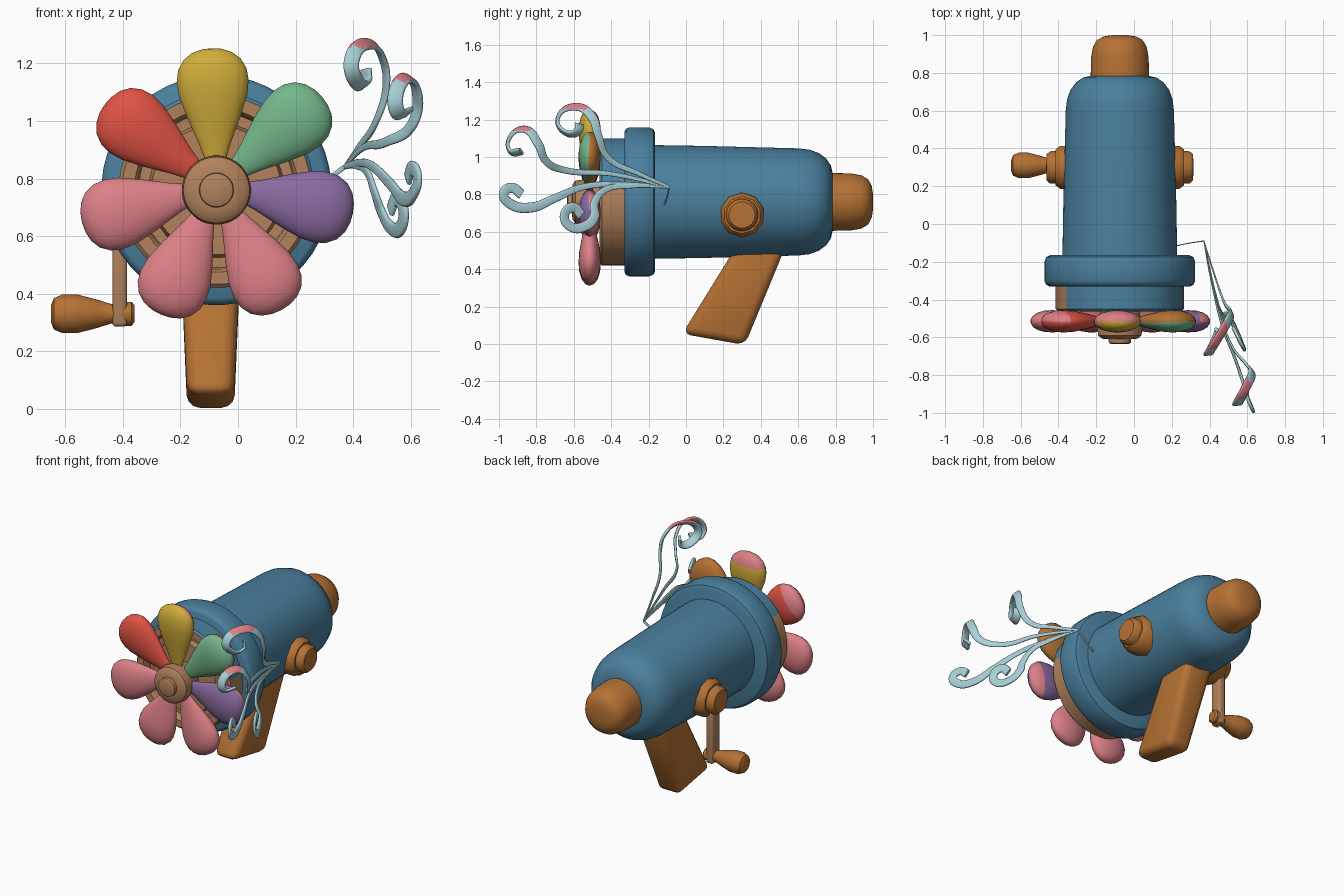
import bpy, bmesh, math
from mathutils import Matrix, Vector

if "Cube" in bpy.data.objects:
    bpy.data.objects.remove(bpy.data.objects["Cube"])


def material(name, rgb):
    m = bpy.data.materials.new(name)
    m.use_nodes = True
    lin = [((c / 255 + 0.055) / 1.055) ** 2.4 for c in rgb]
    m.diffuse_color = (*lin, 1)
    m.node_tree.nodes["Principled BSDF"].inputs["Base Color"].default_value = (*lin, 1)
    return m


BLUE = material("steel blue", (74, 128, 158))
BROWN = material("orange brown", (182, 114, 52))
TAN = material("tan", (178, 130, 92))
PINK = material("pink", (220, 128, 135))
RED = material("red", (224, 82, 68))
YELLOW = material("yellow", (208, 172, 58))
GREEN = material("green", (115, 182, 138))
PURPLE = material("purple", (138, 106, 160))
PALE = material("pale blue", (168, 208, 216))


def finish(name, mesh, mats, rule=None, angle=40):
    """Link a mesh, colour its faces by a rule on the face centre, smooth it."""
    mesh.materials.clear()
    for m in mats:
        mesh.materials.append(m)
    for p in mesh.polygons:
        p.material_index = int(bool(rule and rule(p.center)))
    ob = bpy.data.objects.new(name, mesh)
    bpy.context.collection.objects.link(ob)
    bpy.ops.object.select_all(action="DESELECT")
    ob.select_set(True)
    bpy.context.view_layer.objects.active = ob
    bpy.ops.object.shade_smooth_by_angle(angle=math.radians(angle))
    return ob


def to_mesh(name, bm):
    bmesh.ops.remove_doubles(bm, verts=bm.verts, dist=0.0005)
    bmesh.ops.recalc_face_normals(bm, faces=bm.faces)
    mesh = bpy.data.meshes.new(name)
    bm.to_mesh(mesh)
    bm.free()
    return mesh


def lathe(name, profile, matrix, mats, rule=None, segs=48):
    """Revolve (distance, radius) pairs about local z, then place by matrix."""
    bm = bmesh.new()
    rings = []
    for t, r in profile:
        turn = [2 * math.pi * (i + 0.5) / segs for i in range(segs)]
        rings.append([bm.verts.new(matrix @ Vector((r * math.cos(a), r * math.sin(a), t)))
                      for a in turn])
    for a, b in zip(rings, rings[1:]):
        for i in range(segs):
            j = (i + 1) % segs
            bm.faces.new((a[i], a[j], b[j], b[i]))
    return finish(name, to_mesh(name, bm), mats, rule)


def placed(axis, origin):
    """Matrix that turns local z to the axis and moves to the origin."""
    return Matrix.Translation(origin) @ Vector(axis).to_track_quat("Z", "Y").to_matrix().to_4x4()


CX, CZ = -0.075, 0.76
along = placed((0, 1, 0), (CX, 0, CZ))

# Barrel, flange and rear knob
lathe("barrel", [(-.2, 0), (-.2, .305), (.1, .3), (.6, .287), (.66, .28), (.71, .262),
                 (.75, .232), (.775, .195), (.785, .15), (.785, 0)], along, [BLUE])
lathe("flange", [(-.33, 0), (-.33, .375), (-.32, .392), (-.30, .4), (-.2, .4), (-.175, .39),
                 (-.165, .37), (-.165, 0)], along, [BLUE])
lathe("rear_knob", [(.76, 0), (.76, .155), (.88, .153), (.94, .142), (.975, .12),
                    (.993, .085), (1, .04), (1, 0)], along, [BROWN])


# Front rim, partly blue around its upper outside
def blue_side(c):
    x, z = c.x - CX, c.z - CZ
    return math.hypot(x, z) > .33 and 14 < math.degrees(math.atan2(z, x)) < 145


lathe("front_rim", [(-.32, .34), (-.45, .34), (-.462, .328), (-.462, .285), (-.45, .275),
                    (-.41, .27), (-.41, .235), (-.445, .225), (-.445, 0)],
      along, [TAN, BLUE], blue_side)

# Flower hub with button
lathe("flower_hub", [(-.44, 0), (-.44, .1), (-.55, .12), (-.59, .115), (-.607, .095),
                     (-.61, .06), (-.63, .058), (-.636, .045), (-.636, 0)], along, [TAN])

# Seven petals: flattened teardrops around the hub
petal_profile = [(.07, 0), (.07, .028), (.15, .055), (.25, .096), (.32, .12), (.37, .126),
                 (.41, .12), (.445, .1), (.468, .07), (.48, .035), (.483, 0)]
petals = [("yellow", YELLOW, PINK, .42), ("red", RED, PINK, .42), ("left_pink", PINK, PINK, .5),
          ("lower_left_pink", PINK, PINK, .5), ("lower_right_pink", PINK, PINK, .5),
          ("purple", PURPLE, PINK, .42), ("green", GREEN, BROWN, .1)]
for i, (label, front, back, reach) in enumerate(petals):
    a = math.radians(92 + i * 360 / 7)
    out = Vector((math.cos(a), 0, math.sin(a)))
    side = Vector((-math.sin(a), 0, math.cos(a)))
    frame = Matrix((side, Vector((0, .47, 0)), out)).transposed().to_4x4()
    lathe(label + "_petal", petal_profile,
          Matrix.Translation((CX, -.515, CZ + .01)) @ frame, [front, back],
          lambda c: c.y > -.515 and math.hypot(c.x - CX, c.z - CZ) > reach, segs=24)


# Tapered, rounded blocks for the grip and the crank arm
def block(name, corners, bevel, mat):
    """Box from (y, z, half width) corners running round the side outline."""
    bm = bmesh.new()
    cx = corners[0][3]
    left, right = [[bm.verts.new((cx + s * w, y, z)) for y, z, w, _ in corners] for s in (-1, 1)]
    bm.faces.new(left)
    bm.faces.new(right)
    for i in range(len(left)):
        j = (i + 1) % len(left)
        bm.faces.new((left[i], left[j], right[j], right[i]))
    bmesh.ops.bevel(bm, geom=bm.edges[:], offset=bevel, segments=3, profile=.5, affect="EDGES")
    finish(name, to_mesh(name, bm), [mat])


block("grip", [(-.02, .055, .082, -.095), (.315, -.005, .082, -.095),
               (.54, .54, .105, -.095), (.28, .54, .105, -.095)], .045, BROWN)
block("crank_arm", [(.27, .285, .026, -.411), (.35, .285, .026, -.411),
                    (.35, .73, .026, -.411), (.27, .73, .026, -.411)], .014, TAN)

# Side bolts, mirrored about the barrel axis
for s, label in ((1, "left"), (-1, "right")):
    m = placed((s, 0, 0), (CX, .3, .69))
    lathe(label + "_bolt_collar", [(.2, 0), (.2, .12), (.315, .12), (.34, .1), (.34, 0)],
          m, [BROWN], segs=10)
    lathe(label + "_bolt_knob", [(.3, 0), (.3, .088), (.37, .086), (.388, .07), (.39, 0)],
          m, [BROWN], segs=20)

# Crank handle
lathe("crank_handle", [(-.36, 0), (-.36, .03), (-.37, .042), (-.39, .042), (-.44, .034),
                       (-.49, .05), (-.56, .068), (-.61, .068), (-.64, .055), (-.65, .03),
                       (-.65, 0)], placed((1, 0, 0), (0, .31, .33)), [BROWN], segs=24)


# Curled ribbons springing from a thin rod on the barrel's left
def ribbon(name, points, thin, thick, rule=None):
    cu = bpy.data.curves.new(name, "CURVE")
    cu.dimensions = "3D"
    cu.resolution_u = 8
    cu.bevel_resolution = 1
    cu.bevel_depth = .009
    cu.extrude = .018
    cu.use_fill_caps = True
    sp = cu.splines.new("BEZIER")
    sp.bezier_points.add(len(points) - 1)
    for i, (bp, co) in enumerate(zip(sp.bezier_points, points)):
        bp.co = co
        bp.handle_left_type = bp.handle_right_type = "AUTO"
        bp.radius = thin + (thick - thin) * min(1, i / 4)
    tmp = bpy.data.objects.new(name + "_path", cu)
    bpy.context.collection.objects.link(tmp)
    dg = bpy.context.evaluated_depsgraph_get()
    mesh = bpy.data.meshes.new_from_object(tmp.evaluated_get(dg))
    bpy.data.objects.remove(tmp)
    finish(name, mesh, [PALE, PINK], rule, 50)


root = (.37, -.09, .84)
ribbon("ribbon_rod", [(.2, -.12, .74), (.3, -.1, .79), root], .3, .3)
ribbon("upper_inner_ribbon",
       [root, (.42, -.25, .91), (.48, -.42, 1.0), (.515, -.47, 1.12), (.505, -.5, 1.21),
        (.46, -.58, 1.268), (.395, -.685, 1.21), (.41, -.66, 1.14), (.445, -.58, 1.135),
        (.445, -.57, 1.18)], .3, 1, lambda c: c.z > 1.255)
ribbon("upper_outer_ribbon",
       [root, (.44, -.4, .91), (.52, -.65, .93), (.6, -.75, .98), (.625, -.79, 1.07),
        (.595, -.86, 1.148), (.55, -.945, 1.1), (.555, -.94, 1.03), (.59, -.88, 1.03)],
       .3, 1, lambda c: c.z > 1.14)
ribbon("lower_outer_ribbon",
       [root, (.42, -.35, .855), (.47, -.55, .84), (.53, -.7, .78), (.575, -.83, .73),
        (.61, -.94, .75), (.625, -.975, .805), (.605, -.93, .835), (.59, -.88, .8)], .3, 1)
ribbon("lower_inner_ribbon",
       [root, (.41, -.3, .845), (.45, -.44, .82), (.475, -.49, .75), (.5, -.49, .68),
        (.53, -.54, .63), (.565, -.62, .63), (.575, -.65, .69), (.55, -.6, .73),
        (.53, -.56, .69)], .3, 1)
